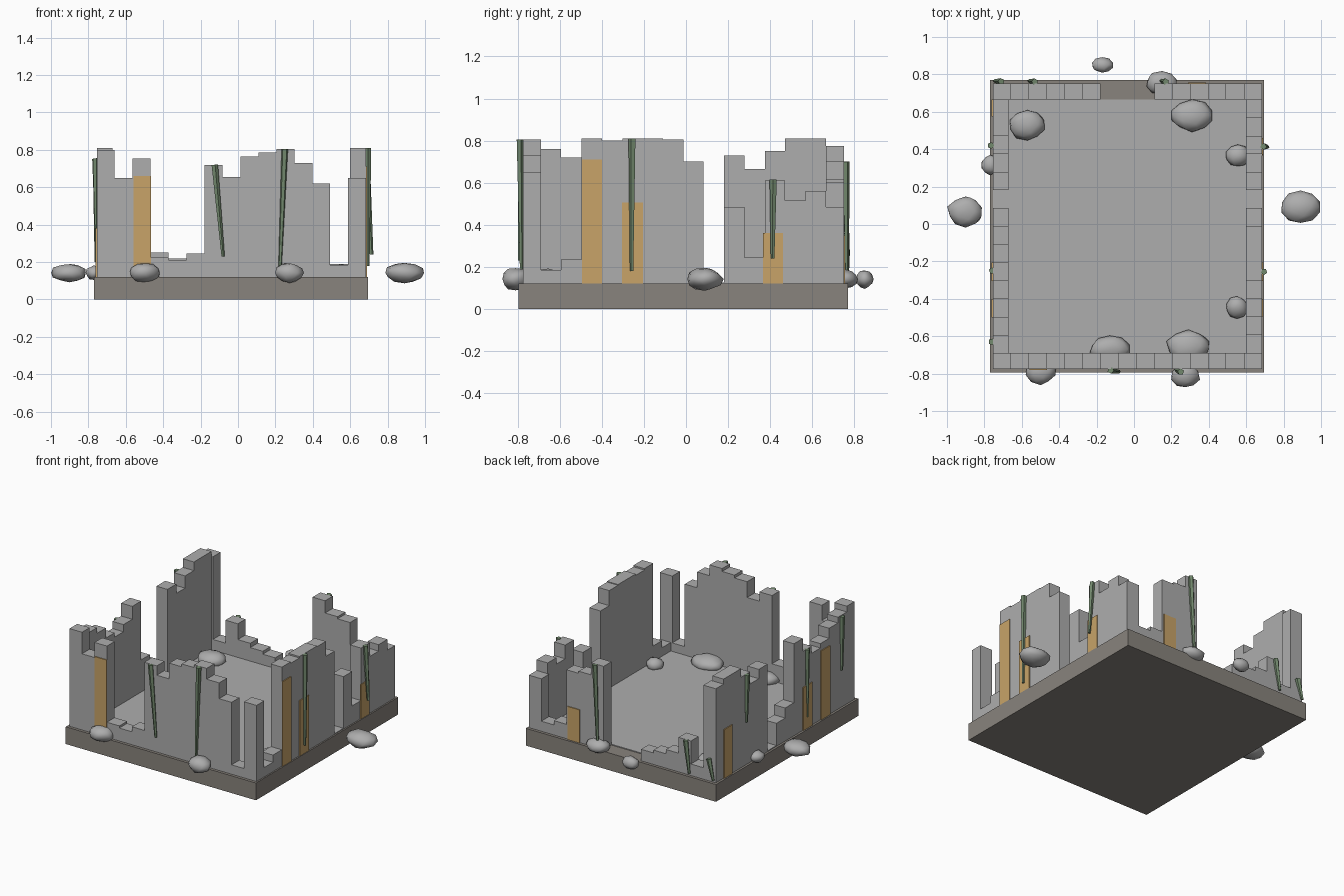
import bpy, bmesh, math, random
from mathutils import Vector

if "Cube" in bpy.data.objects:
    bpy.data.objects.remove(bpy.data.objects["Cube"])

random.seed(4)


def material(name, rgb):
    m = bpy.data.materials.new(name)
    m.diffuse_color = (*rgb, 1)
    m.use_nodes = True
    m.node_tree.nodes["Principled BSDF"].inputs["Base Color"].default_value = m.diffuse_color
    return m


STONE = material("grey stone", (0.42, 0.42, 0.42))
EARTH = material("brown grey earth", (0.25, 0.23, 0.205))
RUST = material("ochre plaster", (0.58, 0.37, 0.14))
GREEN = material("vine green", (0.17, 0.25, 0.155))


def make_object(name, bm, mat):
    me = bpy.data.meshes.new(name)
    bm.to_mesh(me)
    bm.free()
    me.materials.append(mat)
    ob = bpy.data.objects.new(name, me)
    bpy.context.collection.objects.link(ob)
    return ob


def add_box(bm, lo, hi):
    vs = bmesh.ops.create_cube(bm, size=1)["verts"]
    for v in vs:
        v.co = [a + (b - a) * (c + 0.5) for a, b, c in zip(lo, hi, v.co)]


def box(name, lo, hi, mat):
    bm = bmesh.new()
    add_box(bm, lo, hi)
    return make_object(name, bm, mat)


# Foundation and paved floor
TOP = 0.12
X0, X1, Y0, Y1 = -0.755, 0.685, -0.775, 0.75   # outer wall faces
T = 0.085                                      # wall thickness
box("foundation", (-0.77, -0.795, 0), (0.695, 0.77, TOP), EARTH)
box("floor", (X0 + T, Y0 + T, TOP), (X1 - T, Y1 - T, TOP + 0.006), STONE)


def wall(name, axis, start, step, heights, c0, c1):
    """Extrude one stepped outline, broken wherever a height is zero."""
    bm = bmesh.new()
    runs, run = [], []
    for i, h in enumerate(heights + [0]):
        if h:
            run.append((start + i * step, start + (i + 1) * step, h))
        elif run:
            runs.append(run)
            run = []
    for run in runs:
        pts = [(run[0][0], TOP)]
        for a, b, h in run:
            for p in ((a, h), (b, h)):
                if p != pts[-1]:
                    pts.append(p)
        pts.append((run[-1][1], TOP))
        place = (lambda u, z: (u, c0, z)) if axis == "x" else (lambda u, z: (c0, u, z))
        f = bm.faces.new([bm.verts.new(place(u, z)) for u, z in pts])
        ext = bmesh.ops.extrude_face_region(bm, geom=[f])["geom"]
        d = Vector((0, c1 - c0, 0)) if axis == "x" else Vector((c1 - c0, 0, 0))
        bmesh.ops.translate(bm, vec=d, verts=[e for e in ext if isinstance(e, bmesh.types.BMVert)])
    bmesh.ops.recalc_face_normals(bm, faces=bm.faces)
    return make_object(name, bm, STONE)


# Ruined walls, one height per stone column
SX = (X1 - X0) / 15
SY = (Y1 - Y0 - 2 * T) / 14
wall("front_wall", "x", X0, SX,
     [0.80, 0.65, 0.755, 0.225, 0.21, 0.245, 0.72, 0.655, 0.765, 0.785, 0.805,
      0.73, 0.62, 0.185, 0.65], Y0, Y0 + T)
wall("back_wall", "x", X0, SX,
     [0.775, 0.20, 0.36, 0.25, 0.22, 0.20, 0, 0, 0, 0.70, 0.615, 0.60, 0.22, 0.19, 0.485],
     Y1 - T, Y1)
wall("right_wall", "y", Y0 + T, SY,
     [0.185, 0.235, 0.81, 0.80, 0.81, 0.81, 0.805, 0.70, 0.126, 0.485, 0.245,
      0.61, 0.515, 0.56], X1 - T, X1)
wall("left_wall", "y", Y0 + T, SY,
     [0.76, 0.72, 0.65, 0.62, 0.67, 0.76, 0.35, 0.28, 0.126, 0.73, 0.665,
      0.75, 0.81, 0.81], X0, X0 + T)

# Old plaster panels: side, start, end, top
E = 0.006
PANELS = [("front", -0.56, -0.465, 0.66), ("back", 0.29, 0.385, 0.35),
          ("right", -0.495, -0.40, 0.71), ("right", -0.305, -0.205, 0.505),
          ("right", 0.365, 0.46, 0.36), ("left", 0.575, 0.665, 0.46),
          ("left", -0.305, -0.205, 0.42), ("left", -0.50, -0.40, 0.60)]
for side, a, b, h in PANELS:
    lo, hi = {"front": ((a, Y0 - E), (b, Y0)), "back": ((a, Y1), (b, Y1 + E)),
              "right": ((X1, a), (X1 + E, b)), "left": ((X0 - E, a), (X0, b))}[side]
    box(side + "_plaster_panel", (*lo, TOP), (*hi, h), RUST)


# Hanging vines: tapered stems from a wide top to a thin tip
def vine(p, q):
    p, q = Vector(p), Vector(q)
    d = q - p
    bm = bmesh.new()
    bmesh.ops.create_cone(bm, cap_ends=True, segments=5, radius1=0.018, radius2=0.009,
                          depth=d.length)
    ob = make_object("vine", bm, GREEN)
    ob.location = (p + q) / 2
    ob.rotation_euler = d.to_track_quat("Z", "Y").to_euler()


VINES = [((-0.125, -0.782, 0.72), (-0.08, -0.79, 0.23)),
         ((0.25, -0.79, 0.805), (0.225, -0.782, 0.18)),
         ((0.695, -0.255, 0.81), (0.695, -0.258, 0.18)),
         ((0.692, 0.415, 0.615), (0.715, 0.412, 0.24)),
         ((-0.765, 0.42, 0.75), (-0.76, 0.42, 0.42)),
         ((-0.758, -0.25, 0.67), (-0.758, -0.25, 0.20)),
         ((-0.762, -0.63, 0.755), (-0.758, -0.63, 0.38)),
         ((0.17, 0.76, 0.70), (0.145, 0.765, 0.15)),
         ((-0.53, 0.76, 0.36), (-0.56, 0.765, 0.14)),
         ((-0.71, 0.762, 0.28), (-0.745, 0.765, 0.14))]
for p, q in VINES:
    vine(p, q)

# Fallen boulders: x, y, half width, half depth, half height
ROCKS = [(-0.50, -0.785, 0.085, 0.075, 0.055), (0.275, -0.81, 0.08, 0.07, 0.055),
         (-0.90, 0.065, 0.10, 0.085, 0.053), (0.89, 0.09, 0.107, 0.09, 0.055),
         (-0.17, 0.85, 0.06, 0.043, 0.045), (0.15, 0.755, 0.09, 0.065, 0.045),
         (-0.57, 0.53, 0.10, 0.085, 0.05), (0.31, 0.58, 0.12, 0.088, 0.05),
         (0.555, 0.365, 0.065, 0.06, 0.045), (0.55, -0.445, 0.06, 0.06, 0.045),
         (-0.13, -0.67, 0.11, 0.075, 0.05), (0.29, -0.655, 0.12, 0.09, 0.05),
         (-0.77, 0.315, 0.045, 0.055, 0.04)]
for x, y, rx, ry, rz in ROCKS:
    bm = bmesh.new()
    bmesh.ops.create_icosphere(bm, subdivisions=2, radius=1)
    for v in bm.verts:
        k = random.uniform(0.88, 1.04)
        v.co = (v.co.x * k * rx, v.co.y * k * ry, v.co.z * k * rz)
    for f in bm.faces:
        f.smooth = True
    rock = make_object("boulder", bm, STONE)
    rock.location = (x, y, 0.142)
